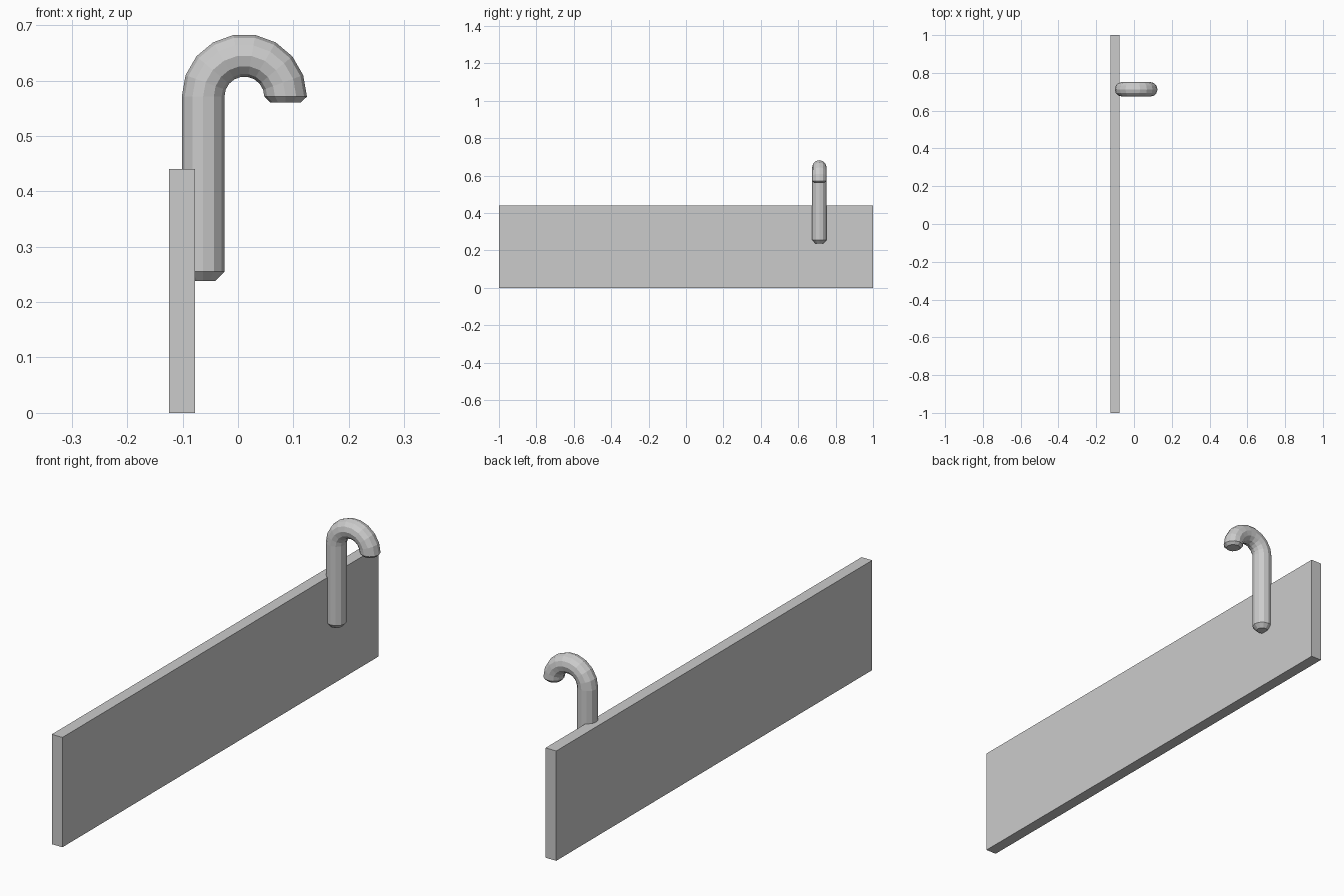
import bpy, bmesh, math
from mathutils import Vector

if "Cube" in bpy.data.objects:
    bpy.data.objects.remove(bpy.data.objects["Cube"])


def make_object(name, bm):
    bmesh.ops.recalc_face_normals(bm, faces=bm.faces)
    mesh = bpy.data.meshes.new(name)
    bm.to_mesh(mesh)
    bm.free()
    obj = bpy.data.objects.new(name, mesh)
    bpy.context.collection.objects.link(obj)
    return obj


# Long upright board
bm = bmesh.new()
bmesh.ops.create_cube(bm, size=1)
bmesh.ops.scale(bm, vec=(0.047, 2, 0.44), verts=bm.verts)
bmesh.ops.translate(bm, vec=(-0.1015, 0, 0.22), verts=bm.verts)
make_object("board", bm)

# Hook centre line: (position x, z, bend angle, tube radius)
SIDES, STEPS = 12, 9
RADIUS, BEND = 0.0385, 0.0745
CX, CY, CZ = 0.0115, 0.713, 0.571
stations = [(CX - BEND, 0.238, 0, 0.022), (CX - BEND, 0.255, 0, RADIUS)]
for i in range(STEPS + 1):
    a = math.pi * i / STEPS
    stations.append((CX - BEND * math.cos(a), CZ + BEND * math.sin(a), a, RADIUS))
stations.append((CX + BEND, 0.56, math.pi, 0.027))

# Curved hook with chamfered ends
bm = bmesh.new()
rings = []
for x, z, a, r in stations:
    side = Vector((-math.cos(a), 0, math.sin(a)))
    ring = []
    for k in range(SIDES):
        t = 2 * math.pi * k / SIDES
        ring.append(bm.verts.new(Vector((x, CY, z)) + side * r * math.cos(t)
                                 + Vector((0, r * math.sin(t), 0))))
    rings.append(ring)
for lower, upper in zip(rings, rings[1:]):
    for k in range(SIDES):
        n = (k + 1) % SIDES
        bm.faces.new((lower[k], lower[n], upper[n], upper[k]))
bm.faces.new(rings[0])
bm.faces.new(rings[-1])
make_object("hook", bm)
